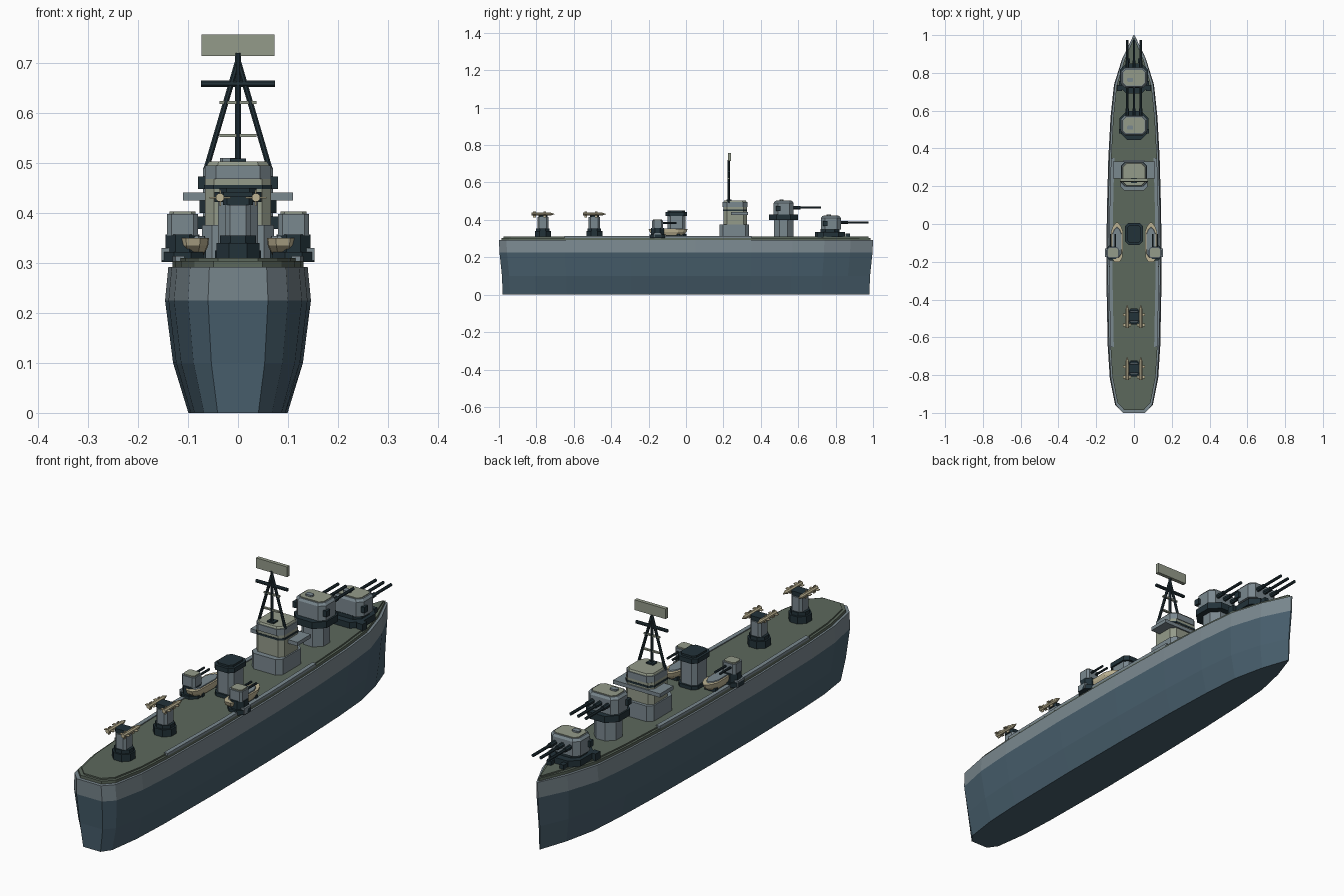
import bpy, bmesh, math
from mathutils import Vector

cube = bpy.data.objects.get("Cube")
if cube:
    bpy.data.objects.remove(cube)


def material(name, r, g, b):
    lin = [((v / 255 + 0.055) / 1.055) ** 2.4 for v in (r, g, b)]
    m = bpy.data.materials.new(name)
    m.use_nodes = True
    m.diffuse_color = (*lin, 1)
    m.node_tree.nodes["Principled BSDF"].inputs["Base Color"].default_value = (*lin, 1)
    return m


GREY = material("hull grey", 122, 136, 143)
BLUE = material("lower hull blue", 72, 95, 109)
GREEN = material("deck green", 92, 104, 92)
DARK = material("dark steel", 34, 50, 57)
OLIVE = material("pale olive", 148, 155, 138)
TAN = material("boat tan", 190, 180, 148)


def finish(name, bm, *mats):
    bmesh.ops.recalc_face_normals(bm, faces=bm.faces)
    me = bpy.data.meshes.new(name)
    bm.to_mesh(me)
    bm.free()
    for m in mats:
        me.materials.append(m)
    ob = bpy.data.objects.new(name, me)
    bpy.context.scene.collection.objects.link(ob)
    return ob


def loft(name, rings, *mats, rule=None):
    """Skin a stack of matching rings and cap both ends."""
    bm = bmesh.new()
    vs = [[bm.verts.new(p) for p in ring] for ring in rings]
    n = len(vs[0])
    for a, b in zip(vs, vs[1:]):
        for i in range(n):
            j = (i + 1) % n
            bm.faces.new((a[i], a[j], b[j], b[i]))
    bm.faces.new(vs[0][::-1])
    bm.faces.new(vs[-1])
    if rule:
        for f in bm.faces:
            f.material_index = rule(f.calc_center_median())
    return finish(name, bm, *mats)


def block(name, mat, centre, half, z0, z1, chamfer=0.0, taper=1.0):
    """Upright box with chamfered corners; taper shrinks the top."""
    (cx, cy), (hx, hy) = centre, half
    c = chamfer
    if c:
        q = [(hx, hy - c), (hx - c, hy), (c - hx, hy), (-hx, hy - c),
             (-hx, c - hy), (c - hx, -hy), (hx - c, -hy), (hx, c - hy)]
    else:
        q = [(hx, hy), (-hx, hy), (-hx, -hy), (hx, -hy)]
    return loft(name, [[(cx + x * s, cy + y * s, z) for x, y in q]
                       for z, s in ((z0, 1), (z1, taper))], mat)


def octagon(name, mat, centre, r, z0, z1, taper=1.0):
    return block(name, mat, centre, (r, r), z0, z1, r * 0.586, taper)


def rod(name, mat, a, b, r, sides=8, tip=1.0):
    a, b = Vector(a), Vector(b)
    rot = (b - a).to_track_quat('Z', 'Y')
    ring = [rot @ Vector((r * math.cos(t), r * math.sin(t), 0))
            for t in (math.tau * (i + 0.5) / sides for i in range(sides))]
    return loft(name, [[a + p for p in ring], [b + p * tip for p in ring]], mat)


# Hull outline as (y, half width), stern to bow
STATIONS = [(-1, 0.06), (-0.96, 0.1), (-0.82, 0.128), (-0.65, 0.139), (-0.3, 0.146),
            (0.05, 0.144), (0.35, 0.136), (0.57, 0.124), (0.74, 0.106), (0.88, 0.062), (1, 0.003)]


def outline(z, sx, sy, inset=0.0):
    right = [(max(w * sx - inset, 0.001), y * sy, z) for y, w in STATIONS]
    return right + [(-x, y, z) for x, y, z in reversed(right)]


loft("hull", [outline(0, 0.68, 0.98), outline(0.1, 0.89, 0.984),
              outline(0.225, 1, 0.997), outline(0.292, 0.955, 1)],
     GREY, BLUE, rule=lambda c: int(c.z < 0.225))
loft("deck_border", [outline(0.29, 0.955, 0.986, 0.008), outline(0.304, 0.955, 0.986, 0.008)], GREEN)
loft("deck", [outline(0.304, 0.955, 0.975, 0.017), outline(0.31, 0.955, 0.975, 0.017)], GREEN)

# Side walkways follow the deck edge
for s in (1, -1):
    run = [(y, w * 0.955) for y, w in STATIONS[3:7]]
    loft("side_walkway", [[(s * (w - 0.008), y, 0.303), (s * (w - 0.026), y, 0.303),
                           (s * (w - 0.026), y, 0.314), (s * (w - 0.008), y, 0.314)]
                          for y, w in run], GREY)


def main_turret(y, z):
    """Three-gun turret whose body starts at height z."""
    block("turret_body", GREY, (0, y), (0.07, 0.053), z, z + 0.062, 0.022)
    block("turret_shoulder", GREY, (0, y), (0.07, 0.053), z + 0.062, z + 0.072, 0.022, 0.88)
    block("turret_roof", OLIVE, (0, y), (0.056, 0.041), z + 0.07, z + 0.075, 0.014)
    block("turret_hatch", GREY, (-0.02, y - 0.012), (0.016, 0.011), z + 0.075, z + 0.082, 0.005)
    for x in (-0.036, 0, 0.036):
        rod("gun_sleeve", DARK, (x, y + 0.045, z + 0.038), (x, y + 0.09, z + 0.038), 0.01)
        rod("gun_barrel", DARK, (x, y + 0.08, z + 0.038), (x, y + 0.2, z + 0.038), 0.0065)
    for s in (1, -1):
        block("turret_sight", DARK, (s * 0.072, y - 0.03), (0.008, 0.012), z + 0.02, z + 0.045)


# Forward turret on a low ring, second turret on a tall barbette
block("front_turret_ring", DARK, (0, 0.77), (0.075, 0.08), 0.308, 0.335, 0.035)
block("front_turret_collar", DARK, (0, 0.77), (0.06, 0.05), 0.335, 0.35, 0.025)
for s in (1, -1):
    block("deck_locker", DARK, (s * 0.077, 0.72), (0.014, 0.016), 0.305, 0.335)
    block("mooring_winch", DARK, (s * 0.03, 0.865), (0.01, 0.012), 0.308, 0.328)
main_turret(0.775, 0.348)
octagon("barbette", GREY, (0, 0.522), 0.052, 0.308, 0.4)
block("barbette_ring", DARK, (0, 0.522), (0.077, 0.077), 0.4, 0.428, 0.04)
main_turret(0.522, 0.428)

# Bridge tower
block("bridge_base", GREY, (0, 0.258), (0.072, 0.08), 0.308, 0.376, 0.02)
block("bridge_middle", OLIVE, (0, 0.263), (0.066, 0.062), 0.376, 0.468, 0.018)
block("bridge_top", GREY, (0, 0.262), (0.066, 0.066), 0.468, 0.495, 0.022)
block("bridge_roof", OLIVE, (0, 0.262), (0.062, 0.062), 0.495, 0.503, 0.021, 0.94)
block("bridge_wings", GREY, (0, 0.286), (0.11, 0.045), 0.425, 0.441)
block("bridge_window_band", DARK, (0, 0.263), (0.068, 0.064), 0.448, 0.456, 0.019)
block("mast_foot", DARK, (0, 0.23), (0.016, 0.014), 0.5, 0.509)

# Tripod mast and radar
MY = 0.228
rod("mast_pole", DARK, (0, MY, 0.49), (0, MY, 0.72), 0.0065)
for s in (1, -1):
    rod("mast_leg", DARK, (s * 0.063, MY, 0.49), (0, MY, 0.705), 0.006)
rod("mast_yard", DARK, (-0.074, MY, 0.659), (0.074, MY, 0.659), 0.007)
for z in (0.555, 0.621):
    block("mast_brace", OLIVE, (0, MY), (0.037, 0.005), z - 0.003, z + 0.003)
block("radar_panel", OLIVE, (0, MY + 0.005), (0.073, 0.008), 0.714, 0.757)

# Funnel
block("funnel_foot", DARK, (0, -0.052), (0.046, 0.056), 0.308, 0.325, 0.018)
block("funnel_body", GREY, (0, -0.052), (0.04, 0.048), 0.32, 0.424, 0.016)
block("funnel_cap", DARK, (0, -0.052), (0.047, 0.058), 0.422, 0.442, 0.018)
block("funnel_lip", DARK, (0, -0.052), (0.037, 0.047), 0.442, 0.45, 0.014)

# Boats and small gun mounts on both sides
for s in (1, -1):
    bx = s * 0.09
    plan = [(0.014, -0.2), (0.03, -0.175), (0.032, -0.04), (0.02, -0.01), (0.004, 0.008)]

    def boat_ring(z, k):
        half = [(x * k, y * k - 0.1 * (1 - k)) for x, y in plan]
        return [(bx + x, y, z) for x, y in half] + [(bx - x, y, z) for x, y in reversed(half)]

    loft("boat", [boat_ring(0.316, 0.7), boat_ring(0.335, 0.95), boat_ring(0.35, 1)], TAN)
    loft("boat_cover", [boat_ring(0.349, 0.78), boat_ring(0.354, 0.74)], GREY)
    for y in (-0.14, -0.04):
        block("boat_cradle", DARK, (bx, y), (0.026, 0.008), 0.306, 0.325)

    gx, gy = s * 0.111, -0.152
    octagon("sponson", DARK, (gx, gy), 0.042, 0.302, 0.322)
    octagon("sponson_ring", DARK, (gx, gy), 0.034, 0.322, 0.357)
    block("sponson_locker", GREY, (s * 0.143, gy), (0.01, 0.022), 0.305, 0.33)
    block("side_gun_house", GREY, (gx, gy), (0.031, 0.029), 0.355, 0.398, 0.009)
    block("side_gun_roof", OLIVE, (gx, gy), (0.026, 0.024), 0.398, 0.403, 0.008)
    for dx in (-0.012, 0.012):
        rod("side_gun_barrel", DARK, (gx + dx, gy + 0.02, 0.383), (gx + dx, gy + 0.1, 0.383), 0.005)

# Twin missile launchers on the aft deck
for y in (-0.765, -0.49):
    octagon("launcher_base", DARK, (0, y), 0.043, 0.308, 0.34)
    octagon("launcher_collar", DARK, (0, y), 0.036, 0.34, 0.355)
    block("launcher_post", GREY, (0, y), (0.026, 0.03), 0.355, 0.416, 0.01)
    block("launcher_head", DARK, (0, y), (0.03, 0.024), 0.416, 0.434, 0.008)
    rod("launcher_arm", DARK, (-0.04, y, 0.428), (0.04, y, 0.428), 0.006)
    for s in (1, -1):
        x = s * 0.036
        rod("missile_body", TAN, (x, y - 0.06, 0.431), (x, y + 0.04, 0.431), 0.009)
        rod("missile_nose", TAN, (x, y + 0.04, 0.431), (x, y + 0.062, 0.431), 0.009, tip=0.15)
        for fy in (-0.045, 0.01):
            block("missile_fins", TAN, (x, y + fy), (0.021, 0.007), 0.4295, 0.4325)
            block("missile_upright_fin", TAN, (x, y + fy), (0.0015, 0.007), 0.414, 0.446)
